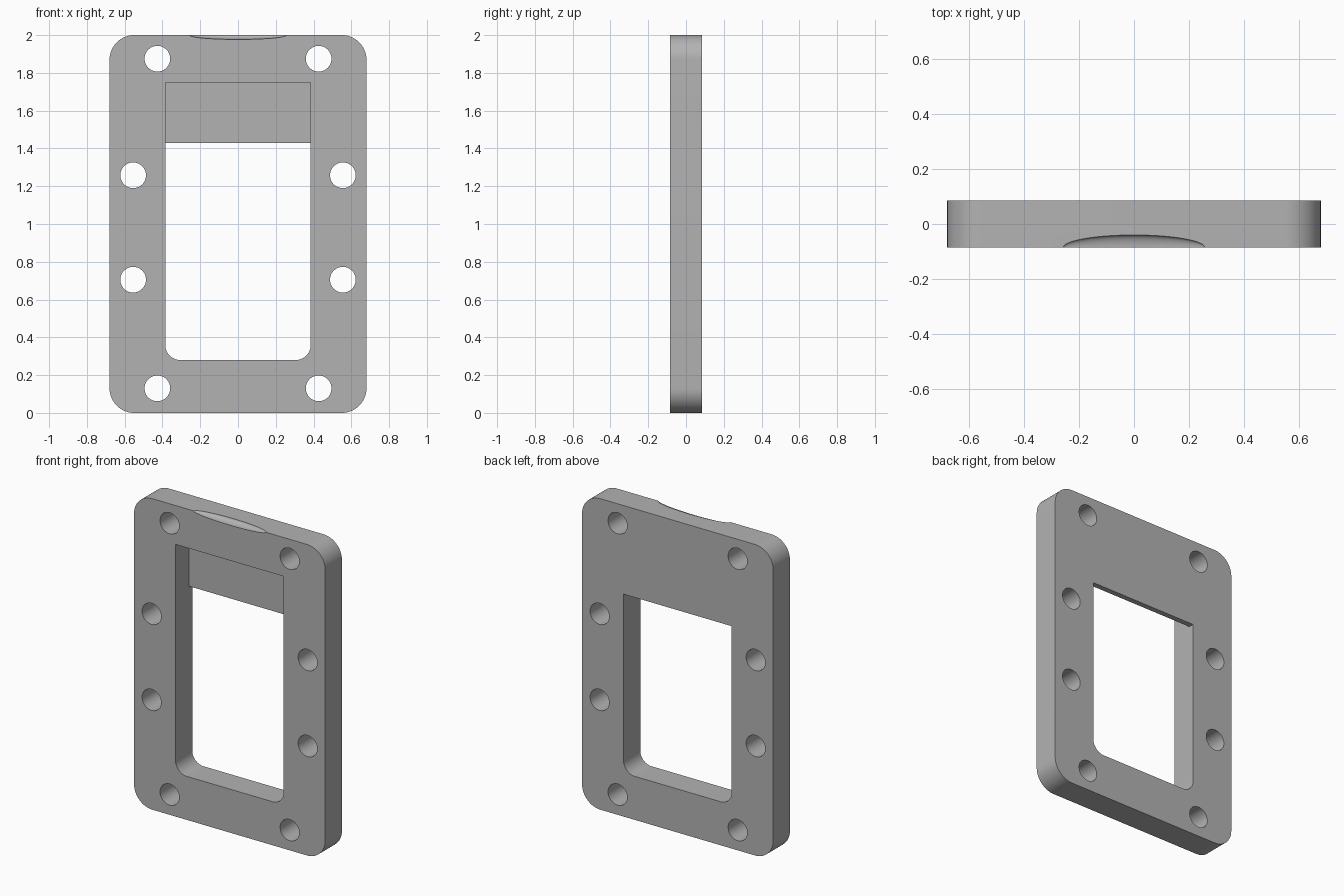
import bpy, bmesh
from math import sin, cos, pi, radians
from mathutils import Matrix

old = bpy.data.objects.get("Cube")
if old:
    bpy.data.objects.remove(old, do_unlink=True)

W, H, D = 0.68, 2.0, 0.085      # half width, height, half thickness
OPEN_X = 0.385                  # half width of the opening
LIP_FRONT = 0.05                # y where the thin back lip starts

grey = bpy.data.materials.new("grey")
grey.use_nodes = True
colour = (0.45, 0.45, 0.45, 1)
grey.diffuse_color = colour
grey.node_tree.nodes["Principled BSDF"].inputs["Base Color"].default_value = colour


def add_object(name, bm):
    bmesh.ops.recalc_face_normals(bm, faces=bm.faces)
    mesh = bpy.data.meshes.new(name)
    bm.to_mesh(mesh)
    bm.free()
    mesh.materials.append(grey)
    ob = bpy.data.objects.new(name, mesh)
    bpy.context.collection.objects.link(ob)
    return ob


def prism(name, x, z0, z1, y0, y1, r_bottom=0, r_top=0, steps=16):
    """Rectangle in x and z with rounded corners, extruded along y."""
    points = []
    corners = [(1, z1, -1, r_top, 0), (-1, z1, -1, r_top, 1),
               (-1, z0, 1, r_bottom, 2), (1, z0, 1, r_bottom, 3)]
    for sx, z, sz, r, quarter in corners:
        for i in range(steps + 1 if r else 1):
            a = (quarter + i / steps) * pi / 2
            cx, cz = sx * (x - r), z + sz * r
            points.append((cx + r * cos(a), y0, cz + r * sin(a)))
    bm = bmesh.new()
    face = bm.faces.new([bm.verts.new(p) for p in points])
    out = bmesh.ops.extrude_face_region(bm, geom=[face])
    moved = [v for v in out["geom"] if isinstance(v, bmesh.types.BMVert)]
    bmesh.ops.translate(bm, verts=moved, vec=(0, y1 - y0, 0))
    return add_object(name, bm)


def cut(target, cutter):
    """Subtract the cutter and discard it."""
    bpy.ops.object.select_all(action='DESELECT')
    bpy.context.view_layer.objects.active = target
    target.select_set(True)
    mod = target.modifiers.new("cut", 'BOOLEAN')
    mod.operation, mod.solver, mod.object = 'DIFFERENCE', 'EXACT', cutter
    bpy.ops.object.modifier_apply(modifier=mod.name)
    bpy.data.objects.remove(cutter, do_unlink=True)


# Rounded plate
plate = prism("frame_plate", W, 0, H, -D, D, 0.13, 0.13)

# Window opening, stepped so a thin lip stays across its top at the back
opening = prism("opening_cutter", OPEN_X, 0.28, 1.75, -0.2, 0.2, 0.08)
cut(opening, prism("lip_cutter", 0.6, 1.43, 1.9, LIP_FRONT, 0.3))
cut(plate, opening)

# Mirrored screw holes
bm = bmesh.new()
for x, z in [(0.427, 0.13), (0.555, 0.705), (0.555, 1.258), (0.427, 1.875)]:
    for side in (-1, 1):
        place = Matrix.Translation((side * x, 0, z)) @ Matrix.Rotation(pi / 2, 4, 'X')
        bmesh.ops.create_cone(bm, cap_ends=True, segments=48, radius1=0.068,
                              radius2=0.068, depth=0.4, matrix=place)
cut(plate, add_object("hole_cutter", bm))

# Shallow thumb scoop in the front top edge
bm = bmesh.new()
bmesh.ops.create_uvsphere(bm, u_segments=64, v_segments=32, radius=1,
                          matrix=Matrix.Translation((0, -D, H)) @ Matrix.Diagonal((0.257, 0.045, 0.023, 1)))
cut(plate, add_object("scoop_cutter", bm))

bpy.ops.object.shade_smooth_by_angle(angle=radians(30))
